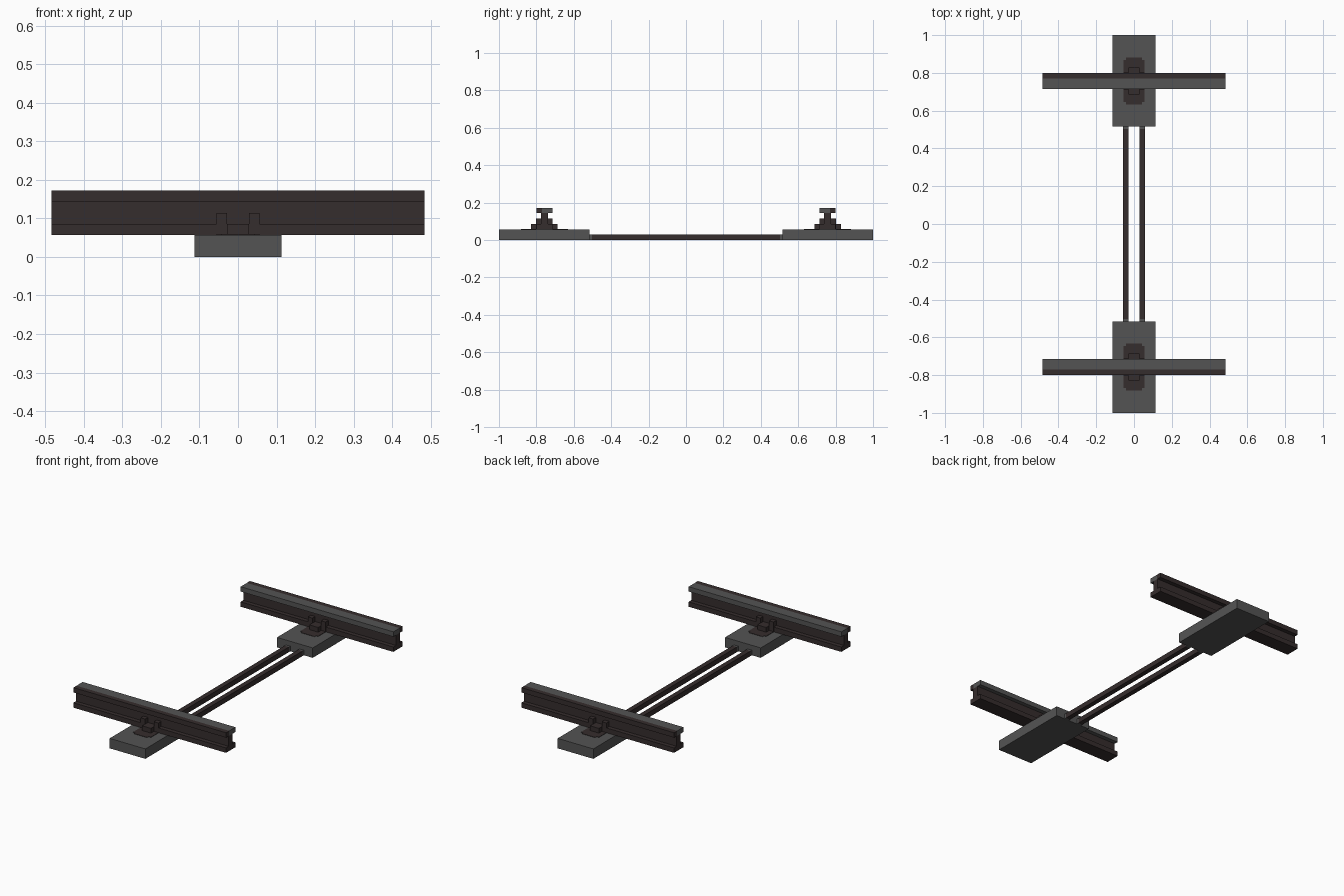
import bpy, bmesh

if "Cube" in bpy.data.objects:
    bpy.data.objects.remove(bpy.data.objects["Cube"])


def material(name, rgb):
    m = bpy.data.materials.new(name)
    m.diffuse_color = (*rgb, 1)
    m.use_nodes = True
    m.node_tree.nodes["Principled BSDF"].inputs["Base Color"].default_value = m.diffuse_color
    return m


GREY = material("concrete_grey", (0.088, 0.088, 0.088))
DARK = material("rusty_dark_steel", (0.036, 0.026, 0.026))


def finish(name, bm, mat):
    bmesh.ops.recalc_face_normals(bm, faces=bm.faces)
    me = bpy.data.meshes.new(name)
    bm.to_mesh(me)
    bm.free()
    me.materials.append(mat)
    ob = bpy.data.objects.new(name, me)
    bpy.context.collection.objects.link(ob)
    return ob


def box(name, x, y, z, mat):
    """Box between the given (min, max) pairs."""
    bm = bmesh.new()
    bmesh.ops.create_cube(bm, size=1)
    for v in bm.verts:
        v.co = [r[0] if c < 0 else r[1] for c, r in zip(v.co, (x, y, z))]
    return finish(name, bm, mat)


def prism(name, outline, axis, lo, hi, mat):
    """Extrude a 2D outline along x (yz outline) or z (xy outline)."""
    bm = bmesh.new()
    pts = [(lo, a, b) if axis == 'x' else (a, b, lo) for a, b in outline]
    f = bm.faces.new([bm.verts.new(p) for p in pts])
    ext = bmesh.ops.extrude_face_region(bm, geom=[f])
    d = (hi - lo, 0, 0) if axis == 'x' else (0, 0, hi - lo)
    bmesh.ops.translate(bm, vec=d,
                        verts=[v for v in ext["geom"] if isinstance(v, bmesh.types.BMVert)])
    return finish(name, bm, mat)


TOP = 0.057      # top of the concrete blocks
RY = 0.757       # rail centre line
HALF = 0.484     # half rail length

for s, side in ((-1, "front"), (1, "back")):
    def span(a, b):
        return tuple(sorted((s * a, s * b)))

    # concrete sleeper block
    box(side + "_block", (-0.113, 0.113), span(0.515, 1.0), (0, TOP), GREY)

    # thin dark stain plate with notched corners
    X, Y, n = 0.056, 0.125, 0.013
    quarter = [(X, Y - n), (X - n, Y - n), (X - n, Y)]
    outline = (quarter + [(-x, y) for x, y in reversed(quarter)]
               + [(-x, -y) for x, y in quarter]
               + [(x, -y) for x, y in reversed(quarter)])
    prism(side + "_base_plate", [(x, y + s * RY) for x, y in outline],
          'z', TOP, TOP + 0.002, DARK)

    # rail foot and web as one inverted T profile
    t = [(0.042, TOP), (0.042, 0.085), (0.018, 0.085), (0.018, 0.144)]
    profile = t + [(-y, z) for y, z in reversed(t)]
    prism(side + "_rail_foot_web", [(y + s * RY, z) for y, z in profile],
          'x', -HALF, HALF, DARK)

    # rail head: worn inner strip and rusty outer strip
    box(side + "_rail_head_inner", (-HALF, HALF), span(0.715, 0.771), (0.144, 0.172), GREY)
    box(side + "_rail_head_outer", (-HALF, HALF), span(0.771, 0.799), (0.144, 0.172), DARK)

    # fastening: central shoulder and two raised clips on each side of the web
    for a, b, tag in ((0.686, 0.716, "inner"), (0.798, 0.828, "outer")):
        box(f"{side}_{tag}_shoulder", (-0.028, 0.028), span(a, b), (TOP, 0.086), DARK)
    for a, b, tag in ((0.713, 0.741, "inner"), (0.773, 0.801, "outer")):
        for sx, hand in ((-1, "left"), (1, "right")):
            box(f"{side}_{tag}_{hand}_clip", tuple(sorted((sx * 0.028, sx * 0.056))),
                span(a, b), (TOP, 0.114), DARK)

# tie bars joining the blocks, with pale collars at the ends
for sx, hand in ((-1, "left"), (1, "right")):
    xs = tuple(sorted((sx * 0.029, sx * 0.057)))
    box(hand + "_tie_bar", xs, (-0.503, 0.503), (0, 0.029), DARK)
    for s, side in ((-1, "front"), (1, "back")):
        box(f"{hand}_{side}_bar_collar", xs, tuple(sorted((s * 0.503, s * 0.516))),
            (0, 0.029), GREY)
